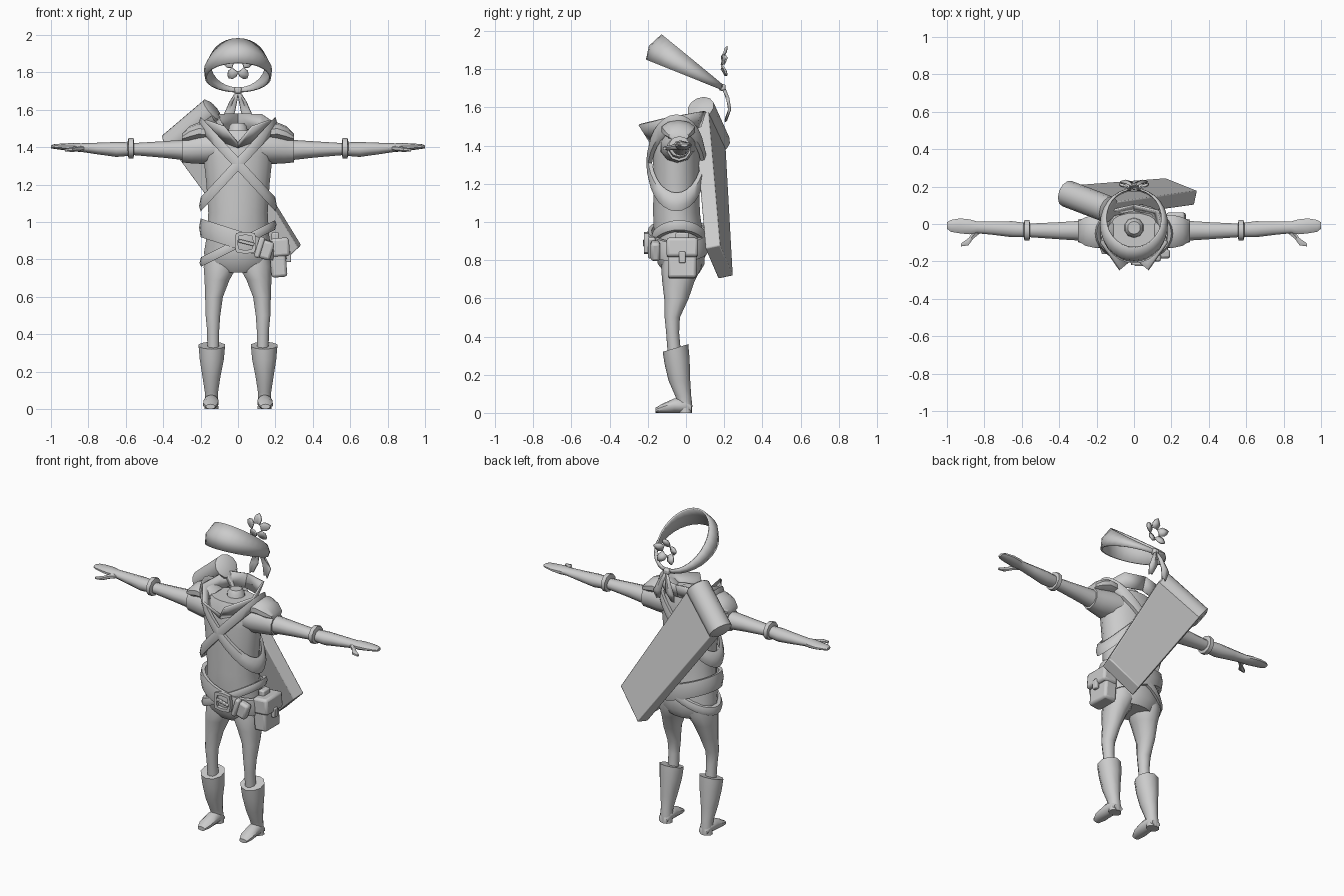
import bpy, bmesh, math
from mathutils import Vector, Matrix

if "Cube" in bpy.data.objects:
    bpy.data.objects.remove(bpy.data.objects["Cube"])

grey = bpy.data.materials.new("plain grey")
grey.diffuse_color = (0.6, 0.6, 0.6, 1)
grey.use_nodes = True
grey.node_tree.nodes["Principled BSDF"].inputs["Base Color"].default_value = grey.diffuse_color


def finish(name, bm, mirror=False, solid=0, bevel=0, angle=45):
    bmesh.ops.recalc_face_normals(bm, faces=bm.faces)
    me = bpy.data.meshes.new(name)
    bm.to_mesh(me)
    bm.free()
    me.materials.append(grey)
    ob = bpy.data.objects.new(name, me)
    bpy.context.collection.objects.link(ob)
    bpy.ops.object.select_all(action='DESELECT')
    ob.select_set(True)
    bpy.context.view_layer.objects.active = ob
    bpy.ops.object.shade_smooth_by_angle(angle=math.radians(angle))
    if bevel:
        m = ob.modifiers.new("bevel", 'BEVEL')
        m.width, m.segments = bevel, 2
    if solid:
        m = ob.modifiers.new("solid", 'SOLIDIFY')
        m.thickness, m.offset = solid, 0
    if mirror:
        ob.modifiers.new("mirror", 'MIRROR')
    return ob


def skin(name, rings, loop=True, closed=False, cap=True, **kw):
    """Join rows of points; loop closes each row, closed joins last row to first."""
    bm = bmesh.new()
    rows = [[bm.verts.new(p) for p in r] for r in rings]
    n = len(rows[0])
    pairs = list(zip(rows, rows[1:])) + ([(rows[-1], rows[0])] if closed else [])
    for a, b in pairs:
        for i in range(n if loop else n - 1):
            j = (i + 1) % n
            bm.faces.new((a[i], a[j], b[j], b[i]))
    if cap and loop and not closed:
        bm.faces.new(rows[0])
        bm.faces.new(rows[-1])
    return finish(name, bm, **kw)


def tube(name, axis, sections, n=10, **kw):
    """Sections: x, y, z, radius 1, radius 2, optional slope along y."""
    rings = []
    for x, y, z, r1, r2, *t in sections:
        ring = []
        for i in range(n):
            a = 2 * math.pi * (i + 0.5) / n
            u, v = r1 * math.cos(a), r2 * math.sin(a)
            off = {'x': (0, u, v), 'y': (u, 0, v), 'z': (u, v, t[0] * v if t else 0)}[axis]
            ring.append(Vector((x, y, z)) + Vector(off))
        rings.append(ring)
    return skin(name, rings, **kw)


def belt(name, rx, ry, cy, z0, slope, height, thick=0.02, n=28):
    """Sloping band around the body."""
    rings = []
    for i in range(n):
        a = 2 * math.pi * i / n
        s, c = math.sin(a), math.cos(a)
        ring = []
        for d, h in ((-thick, -.5), (0, -.5), (.008, 0), (0, .5), (-thick, .5)):
            x = (rx + d) * s
            ring.append((x, cy - (ry + d) * c, z0 + slope * x + h * height))
        rings.append(ring)
    return skin(name, rings, closed=True)


def box(name, center, dims, turn=0, bevel=0.01, **kw):
    bm = bmesh.new()
    m = Matrix.Translation(center) @ Matrix.Rotation(turn, 4, 'Y') @ Matrix.Diagonal((*dims, 1))
    bmesh.ops.create_cube(bm, size=1, matrix=m)
    return finish(name, bm, bevel=bevel, **kw)


# Body
tube("tunic", 'z', [(0, -.02, .73, .13, .09), (0, -.025, .78, .18, .125), (0, -.03, .84, .185, .13),
     (0, -.04, .94, .168, .13), (0, -.05, 1.05, .162, .125), (0, -.05, 1.2, .172, .122),
     (0, -.05, 1.35, .188, .125), (0, -.045, 1.43, .195, .12), (0, -.04, 1.49, .15, .1)], n=16)
tube("neck", 'z', [(0, -.02, 1.45, .06, .06), (0, -.02, 1.51, .05, .05), (0, -.02, 1.53, .035, .035)])

# Flared collar with two front points
low = [(0, -.175, 1.40), (.08, -.155, 1.43), (.145, -.05, 1.47), (.10, .055, 1.49), (0, .075, 1.5)]
high = [(0, -.18, 1.42), (.075, -.245, 1.51), (.175, -.1, 1.545), (.13, .07, 1.575), (0, .1, 1.58)]
skin("collar", [low, high], loop=False, solid=.012, mirror=True)

# Legs, boots and feet
tube("leg", 'z', [(.09, -.02, .84, .085, .1), (.095, -.025, .76, .093, .105), (.112, -.04, .69, .07, .085),
     (.128, -.05, .6, .05, .064), (.134, -.072, .5, .041, .04), (.133, -.07, .42, .034, .034),
     (.132, -.06, .3, .033, .035)], mirror=True)
tube("boot", 'z', [(.14, -.055, .34, .06, .055, .3), (.14, -.055, .34, .074, .067, .3),
     (.14, -.047, .27, .068, .066, .15), (.142, -.035, .17, .05, .057), (.142, -.015, .09, .037, .042),
     (.142, -.003, .04, .036, .036), (.142, -.002, 0, .04, .034)], mirror=True)
tube("foot", 'y', [(.142, .03, .02, .03, .02), (.142, 0, .04, .038, .04), (.144, -.06, .038, .041, .038),
     (.146, -.12, .025, .042, .025), (.147, -.16, .013, .026, .013)], mirror=True)

# Arms
tube("sleeve", 'x', [(.1, -.045, 1.4, .1, .08), (.18, -.045, 1.395, .09, .085), (.25, -.04, 1.39, .072, .076),
     (.3, -.036, 1.385, .064, .066)], mirror=True)
tube("upper_arm", 'x', [(.28, -.036, 1.385, .056, .055), (.4, -.036, 1.388, .048, .044),
     (.56, -.034, 1.39, .038, .032)], mirror=True)
tube("cuff", 'x', [(.555, -.034, 1.395, .038, .036), (.56, -.034, 1.395, .058, .055), (.585, -.034, 1.395, .058, .055),
     (.59, -.034, 1.395, .038, .036)], mirror=True)
tube("forearm", 'x', [(.58, -.032, 1.39, .04, .036), (.65, -.028, 1.388, .045, .04), (.75, -.022, 1.393, .038, .031),
     (.84, -.018, 1.398, .033, .023), (.88, -.015, 1.4, .042, .023), (.93, -.01, 1.402, .042, .018),
     (.98, -.01, 1.404, .033, .013), (1.0, -.008, 1.402, .018, .008)], mirror=True)
tube("thumb", 'x', [(.82, -.03, 1.395, .02, .014), (.86, -.06, 1.392, .022, .015), (.885, -.095, 1.388, .022, .013),
     (.925, -.112, 1.385, .009, .008)], n=6, mirror=True)
tube("shoulder_pad", 'x', [(.11, -.04, 1.475, .06, .02), (.15, -.04, 1.48, .09, .045), (.21, -.04, 1.485, .092, .048),
     (.26, -.04, 1.47, .08, .042), (.30, -.038, 1.45, .055, .02)], mirror=True)

# Crossed chest straps and hip belts
for side, label in ((1, "left"), (-1, "right")):
    belt("chest_strap_" + label, .2, .15, -.05, 1.31, side * 1.08, .075)
belt("wide_belt", .2, .16, -.04, .905, -.32, .1)
belt("thin_belt", .198, .15, -.035, .885, .5, .05)

# Buckle: rounded frame, prong and keeper
bx, by, bz = .04, -.207, .89
rings = []
for i in range(12):
    a = 2 * math.pi * (i + .5) / 12
    s, c = math.sin(a), math.cos(a)
    k = 1 / max(abs(s), abs(c)) ** .6
    rings.append([(bx + r * s * k, by + d, bz + r * c * k) for r, d in
                  ((.04, -.012), (.058, -.012), (.058, .012), (.04, .012))])
skin("buckle_frame", rings, closed=True)
box("buckle_prong", (bx + .005, by - .01, bz), (.085, .014, .018), turn=.25, bevel=.004)
box("belt_keeper", (.115, -.18, .865), (.03, .04, .115), turn=.3)

# Hip pouch
box("pouch", (.215, -.02, .795), (.085, .15, .18), turn=-.08, bevel=.015)
box("pouch_flap", (.225, -.02, .865), (.1, .165, .1), turn=-.08, bevel=.015)
box("pouch_clasp", (.272, -.02, .815), (.025, .035, .06), bevel=.006)
box("pouch_loop", (.2, -.02, .915), (.04, .07, .06), bevel=.008)
box("small_pouch", (.15, -.16, .85), (.07, .05, .1), turn=.3, bevel=.015)

# Flat case slung across the back
mid = [Vector(p) for p in ((-.1, .08, 1.57), (-.34, .17, 1.39), (.16, .208, .71), (.33, .14, .87))]
nrm = (mid[1] - mid[0]).cross(mid[3] - mid[0]).normalized()
skin("back_case", [[p + nrm * d for p in mid] for d in (-.04, .04)], bevel=.006)

# Rolled end of the case
a, b = Vector((-.13, .075, 1.605)), Vector((-.365, .165, 1.405))
rot = (b - a).to_track_quat('Z', 'Y')
rings = []
for t, r in ((0, .055), (.03, .072), (.97, .072), (1, .055)):
    rings.append([a.lerp(b, t) + rot @ Vector((r * math.cos(i * math.pi / 6), r * math.sin(i * math.pi / 6), 0))
                  for i in range(12)])
skin("case_roll", rings)

# Tilted headband, tall at the brow and narrow at the knot
rings = []
for i in range(28):
    th = 2 * math.pi * i / 28
    s, t = math.sin(th), (1 - math.cos(th)) / 2
    rings.append([(.172 * s, -.205 + .385 * t, 1.85 - .155 * t),
                  (.177 * s, -.19 + .378 * t, 1.92 - .212 * t),
                  (.15 * s, -.125 + .313 * t, 1.98 - .26 * t)])
skin("headband", rings, loop=False, closed=True, solid=.01)
box("headband_knot", (0, .19, 1.705), (.04, .035, .035), bevel=.01)
for k, label in ((1, "left"), (-1, "right")):
    path = ((.005, .195, 1.70, .008), (.025, .215, 1.65, .02), (.045, .225, 1.59, .028), (.05, .205, 1.535, .012))
    skin("headband_tail_" + label, [[(k * (x - w), y, z), (k * x, y + .008, z), (k * (x + w), y, z - .01)]
         for x, y, z, w in path], loop=False, solid=.008)

# Five petal ornament behind the head
for i in range(5):
    def at(r, da, y):
        ang = math.radians(72 * i + 90 + da)
        return (r * math.cos(ang), y, 1.835 + r * math.sin(ang))
    skin("petal_%d" % (i + 1), [[at(.034, -36, .185), at(.028, 0, .19), at(.034, 36, .185)],
         [at(.06, -26, .2), at(.055, 0, .21), at(.06, 26, .2)],
         [at(.076, -12, .205), at(.084, 0, .215), at(.076, 12, .205)]], loop=False, solid=.008)
